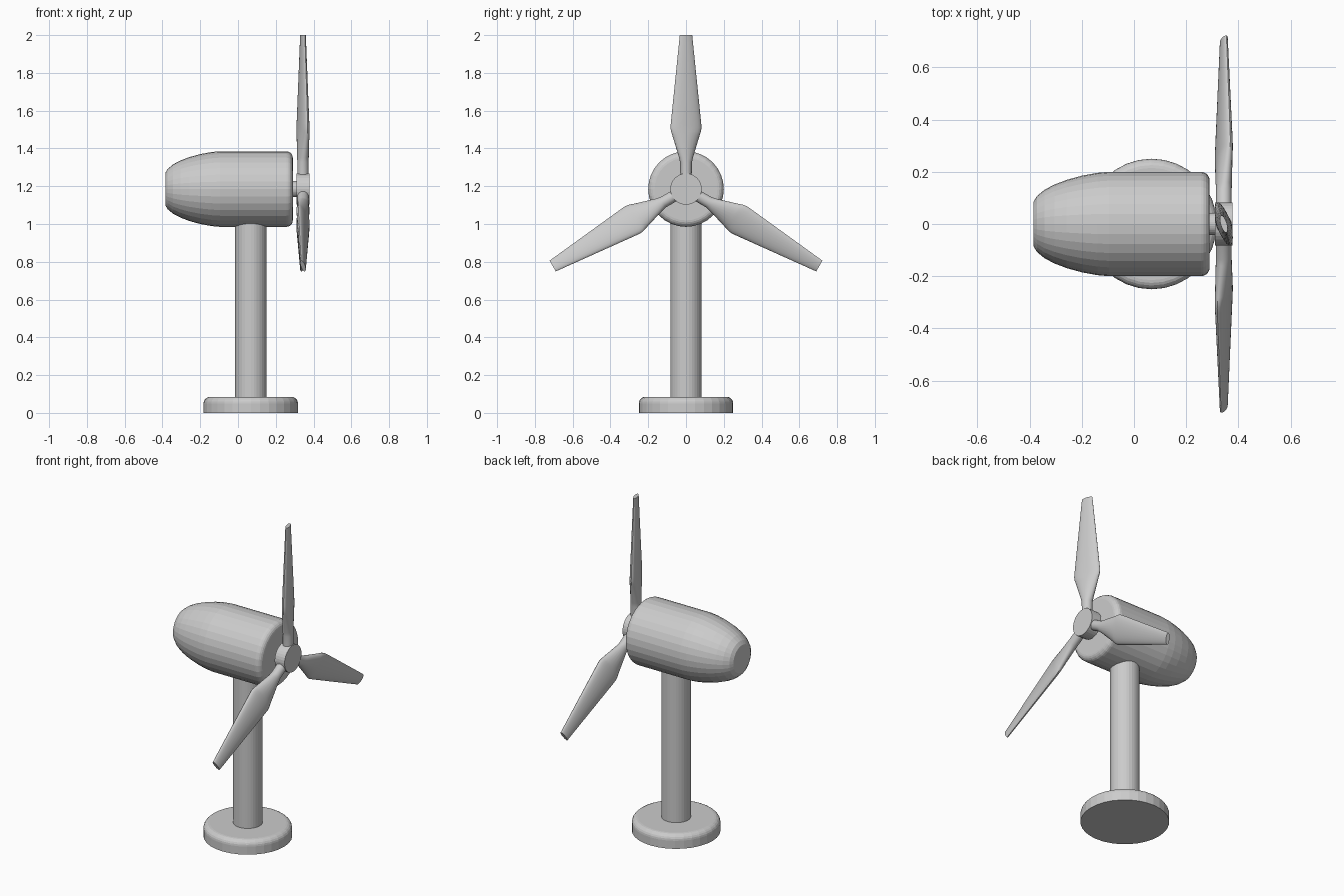
import bpy, bmesh, math
from mathutils import Matrix, Vector

if "Cube" in bpy.data.objects:
    bpy.data.objects.remove(bpy.data.objects["Cube"])

CX, HUB_Z, HUB_X = 0.0675, 1.185, 0.344
SIDES = 32


def finish(name, bm, matrix, angle=None):
    bmesh.ops.recalc_face_normals(bm, faces=bm.faces)
    me = bpy.data.meshes.new(name)
    bm.to_mesh(me)
    bm.free()
    ob = bpy.data.objects.new(name, me)
    bpy.context.collection.objects.link(ob)
    ob.matrix_world = matrix
    if angle:
        bpy.ops.object.select_all(action='DESELECT')
        ob.select_set(True)
        bpy.context.view_layer.objects.active = ob
        bpy.ops.object.shade_smooth_by_angle(angle=math.radians(angle))
    return ob


def loft(rings):
    """Skin a list of point rings and cap both ends."""
    bm = bmesh.new()
    vs = [[bm.verts.new(p) for p in ring] for ring in rings]
    n = len(vs[0])
    for a, b in zip(vs, vs[1:]):
        for i in range(n):
            j = (i + 1) % n
            bm.faces.new((a[i], a[j], b[j], b[i]))
    bm.faces.new(vs[0])
    bm.faces.new(vs[-1])
    return bm


def lathe(name, profile, matrix):
    """Turn (radius, height) points around local z."""
    turn = [2 * math.pi * i / SIDES for i in range(SIDES)]
    return finish(name, loft([[(r * math.cos(t), r * math.sin(t), h) for t in turn]
                              for r, h in profile]), matrix)


def fillet(r, h, rad, steps=5):
    """Rounded outer rim ending at radius r, height h."""
    return [(r - rad + rad * math.cos(t), h - rad + rad * math.sin(t))
            for t in (math.pi / 2 * i / steps for i in range(steps + 1))]


upright = Matrix.Translation((CX, 0, 0))
along_x = Matrix.Translation((0, 0, HUB_Z)) @ Matrix.Rotation(math.pi / 2, 4, 'Y')

# Base and tower
lathe("base", [(0.25, 0)] + fillet(0.25, 0.085, 0.035), upright)
lathe("tower", [(0.083, 0.07), (0.083, 1.1)], upright)

# Nacelle with tapered tail and rounded front rim
tail = [(0.085, -0.385), (0.107, -0.372), (0.131, -0.343), (0.151, -0.305),
        (0.169, -0.258), (0.185, -0.2), (0.196, -0.14), (0.2, -0.095)]
lathe("nacelle", tail + fillet(0.2, 0.29, 0.034), along_x)

# Shaft and hub
lathe("shaft", [(0.043, 0.27), (0.043, 0.32)], along_x)
lathe("hub", [(0.083, 0.31), (0.083, 0.378)], along_x)

# Blades: elliptical sections (distance, half chord, half thickness), pitched
SECTIONS = [(0.03, 0.03, 0.03), (0.14, 0.031, 0.03), (0.165, 0.037, 0.03),
            (0.285, 0.076, 0.027), (0.305, 0.083, 0.0255), (0.325, 0.086, 0.0245),
            (0.35, 0.084, 0.024), (0.815, 0.0343, 0.0117)]
pitch = Matrix.Rotation(math.radians(17), 3, 'Z')
for k in range(3):
    rings = [[pitch @ Vector((b * math.sin(t), a * math.cos(t), d))
              for t in (2 * math.pi * i / 24 for i in range(24))]
             for d, a, b in SECTIONS]
    place = Matrix.Translation((HUB_X, 0, HUB_Z)) @ Matrix.Rotation(k * 2 * math.pi / 3, 4, 'X')
    finish(f"blade_{k + 1}", loft(rings), place, 40)
